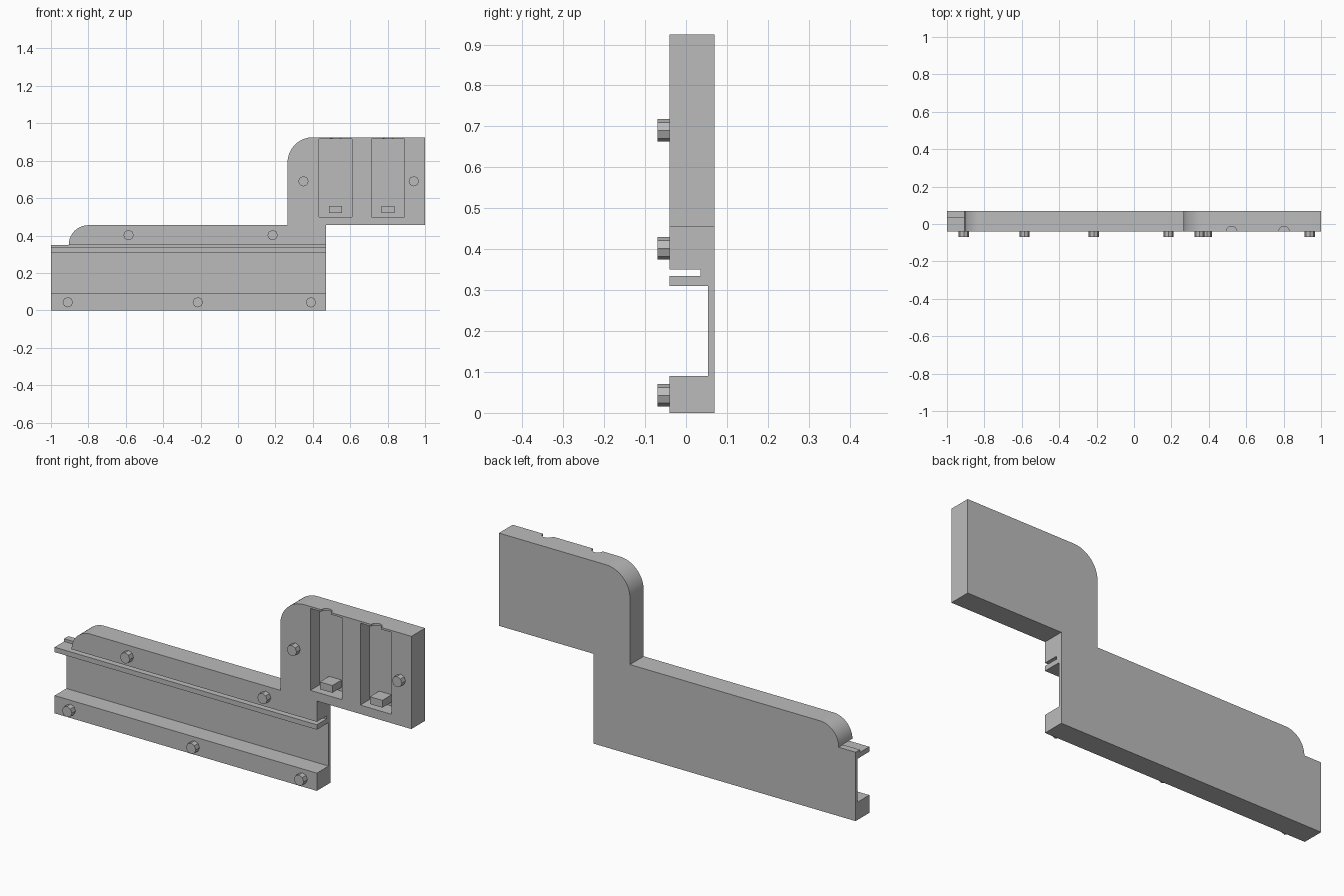
import bpy, bmesh, math

if "Cube" in bpy.data.objects:
    bpy.data.objects.remove(bpy.data.objects["Cube"])

FRONT, BACK = -0.04, 0.07

grey = bpy.data.materials.new("plain_grey")
grey.diffuse_color = (0.5, 0.5, 0.5, 1)
grey.use_nodes = True
grey.node_tree.nodes["Principled BSDF"].inputs["Base Color"].default_value = grey.diffuse_color


def finish(bm, name):
    bmesh.ops.recalc_face_normals(bm, faces=bm.faces[:])
    mesh = bpy.data.meshes.new(name)
    bm.to_mesh(mesh)
    bm.free()
    mesh.materials.append(grey)
    ob = bpy.data.objects.new(name, mesh)
    bpy.context.collection.objects.link(ob)
    return ob


def slab(name, outline, y0, y1):
    """Extrude an x-z outline from y0 to y1."""
    bm = bmesh.new()
    face = bm.faces.new([bm.verts.new((x, y0, z)) for x, z in outline])
    ext = bmesh.ops.extrude_face_region(bm, geom=[face])
    verts = [v for v in ext["geom"] if isinstance(v, bmesh.types.BMVert)]
    bmesh.ops.translate(bm, verts=verts, vec=(0, y1 - y0, 0))
    return finish(bm, name)


def box(name, x0, x1, y0, y1, z0, z1):
    return slab(name, [(x0, z0), (x1, z0), (x1, z1), (x0, z1)], y0, y1)


def circle(cx, cz, r, a0, a1, n):
    angles = [math.radians(a0 + (a1 - a0) * i / n) for i in range(n + 1)]
    return [(cx + r * math.cos(a), cz + r * math.sin(a)) for a in angles]


def select(ob):
    bpy.ops.object.select_all(action='DESELECT')
    ob.select_set(True)
    bpy.context.view_layer.objects.active = ob


def cut(target, cutter):
    mod = target.modifiers.new("cut", 'BOOLEAN')
    mod.operation, mod.solver, mod.object = 'DIFFERENCE', 'EXACT', cutter
    select(target)
    bpy.ops.object.modifier_apply(modifier=mod.name)
    bpy.data.objects.remove(cutter, do_unlink=True)


# Stepped plate with two rounded shoulders
outline = [(-1, 0), (0.47, 0), (0.47, 0.455), (1, 0.455), (1, 0.925)]
outline += circle(0.40, 0.79, 0.135, 90, 180, 16)
outline += [(0.265, 0.455)]
outline += circle(-0.80, 0.35, 0.105, 90, 180, 16)[:-1]
outline += [(-0.905, 0.349), (-1, 0.349)]
body = slab("stepped_plate", outline, FRONT, BACK)

# Wide channel and narrow slot along the lower part
cut(body, box("channel_cutter", -1.1, 0.6, -0.1, 0.054, 0.09, 0.31))
cut(body, box("slot_cutter", -1.1, 0.6, -0.1, 0.036, 0.335, 0.35))

# Pockets with a round notch through the top wall and a block inside
for i, x in enumerate((0.522, 0.802)):
    cut(body, box("pocket_cutter", x - 0.088, x + 0.088, -0.1, 0.034, 0.50, 0.915))
    bm = bmesh.new()
    bmesh.ops.create_cone(bm, cap_ends=True, segments=24, radius1=0.028,
                          radius2=0.028, depth=0.05)
    bmesh.ops.translate(bm, verts=bm.verts[:], vec=(x, FRONT, 0.93))
    cut(body, finish(bm, "notch_cutter"))
    box(f"pocket_block_{i + 1}", x - 0.035, x + 0.035, FRONT, 0.034, 0.52, 0.557)

select(body)
bpy.ops.object.shade_smooth_by_angle(angle=math.radians(25))

# Locating pegs on the front
pegs = [(-0.91, 0.043), (-0.215, 0.043), (0.39, 0.043), (-0.585, 0.402),
        (0.185, 0.402), (0.35, 0.69), (0.94, 0.69)]
for i, (x, z) in enumerate(pegs):
    slab(f"peg_{i + 1}", circle(x, z, 0.0275, 0, 360, 8)[:-1], -0.07, FRONT)
